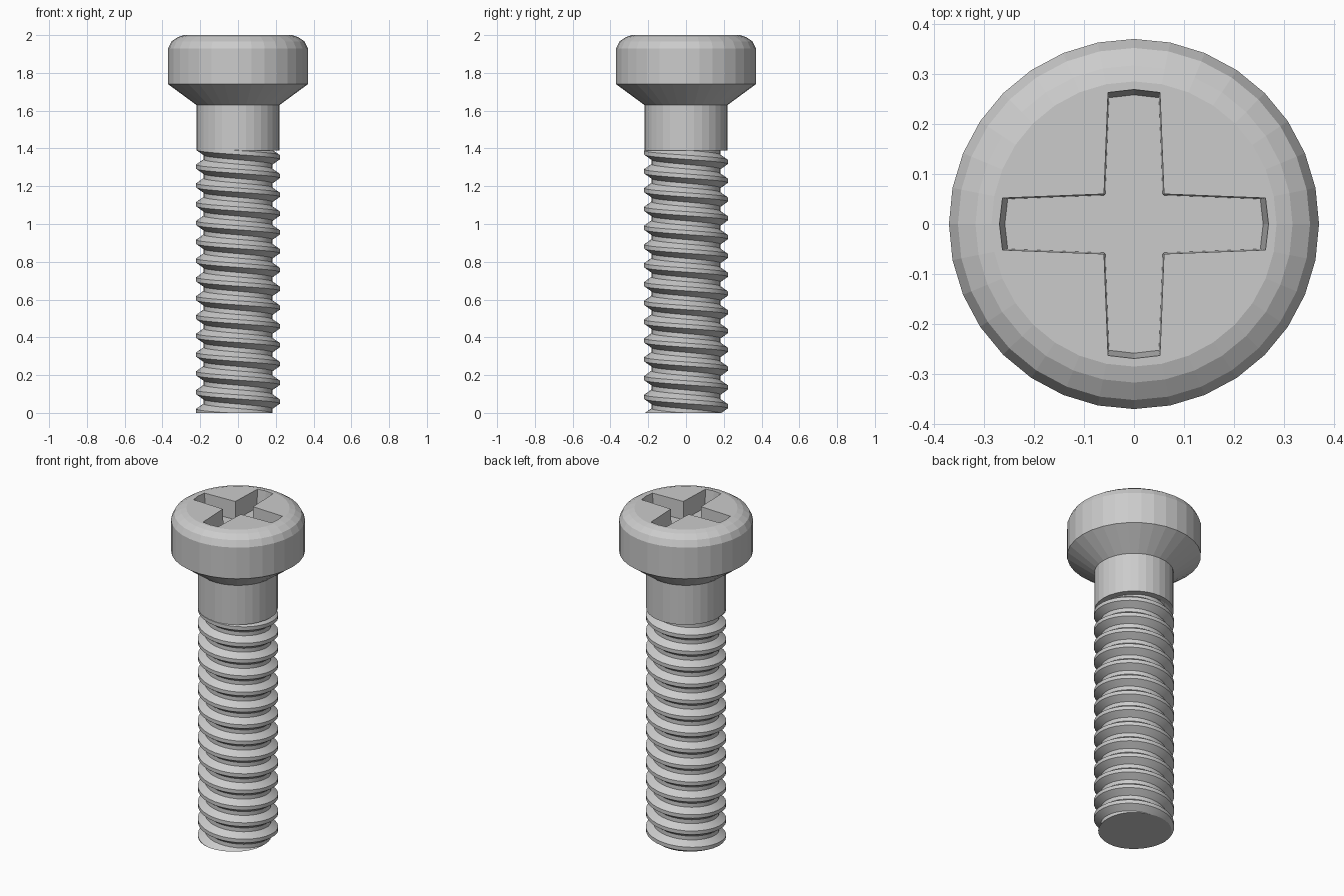
import bpy, bmesh
from math import sin, cos, pi, radians

if "Cube" in bpy.data.objects:
    bpy.data.objects.remove(bpy.data.objects["Cube"])

SIDES = 32


def make_object(name, bm):
    bmesh.ops.remove_doubles(bm, verts=bm.verts, dist=1e-5)
    bmesh.ops.recalc_face_normals(bm, faces=bm.faces)
    mesh = bpy.data.meshes.new(name)
    bm.to_mesh(mesh)
    bm.free()
    ob = bpy.data.objects.new(name, mesh)
    bpy.context.collection.objects.link(ob)
    return ob


def skin(bm, rings, caps=True):
    # Joins closed rings of points into a capped tube
    loops = [[bm.verts.new(p) for p in ring] for ring in rings]
    n = len(loops[0])
    for a, b in zip(loops, loops[1:]):
        for i in range(n):
            j = (i + 1) % n
            bm.faces.new((a[i], a[j], b[j], b[i]))
    if caps:
        bm.faces.new(loops[0])
        bm.faces.new(loops[-1])


def circle(r, z):
    return [(r * cos(2 * pi * i / SIDES), r * sin(2 * pi * i / SIDES), z)
            for i in range(SIDES)]


# Head and plain shank, one turned profile
profile = [(0.22, 1.39), (0.22, 1.63), (0.37, 1.74), (0.37, 1.93),
           (0.352, 1.967), (0.317, 1.99), (0.285, 2.0)]
bm = bmesh.new()
skin(bm, [circle(r, z) for r, z in profile])
head = make_object("head_and_shank", bm)


# Cross-shaped recess with slightly tapered arms and bowed ends
def cross(scale, z):
    arm = [(0.06, -0.06), (0.263, -0.052), (0.269, 0.0), (0.263, 0.052)]
    pts = []
    for k in range(4):
        c, s = cos(k * pi / 2), sin(k * pi / 2)
        pts += [((x * c - y * s) * scale, (x * s + y * c) * scale, z) for x, y in arm]
    return pts


bm = bmesh.new()
skin(bm, [cross(0.96, 1.89), cross(1.0, 2.0), cross(1.0, 2.1)])
cutter = make_object("recess_cutter", bm)
cutter.hide_render = True
mod = head.modifiers.new("recess", 'BOOLEAN')
mod.object = cutter
mod.operation = 'DIFFERENCE'
mod.solver = 'EXACT'
bpy.context.view_layer.objects.active = head
head.select_set(True)
bpy.ops.object.modifier_apply(modifier=mod.name)
bpy.data.objects.remove(cutter)

# Threaded rod: one column of crest/root points per angle, clipped to the rod length
PITCH, TOP, CREST, ROOT = 0.0995, 1.392, 0.222, 0.183
tooth = [(-0.038, ROOT), (-0.011, CREST), (0.011, CREST), (0.038, ROOT)]


def clip(points, z):
    # Radius of the column where it crosses height z
    for (z0, r0), (z1, r1) in zip(points, points[1:]):
        if z0 <= z <= z1:
            return r0 + (r1 - r0) * (z - z0) / (z1 - z0)


columns = []
for i in range(SIDES):
    a = 2 * pi * i / SIDES
    start = 0.06 - PITCH * i / SIDES
    pts = [(start + PITCH * k + dz, r) for k in range(-2, 17) for dz, r in tooth]
    low, high = clip(pts, 0.0), clip(pts, TOP)
    col = [(0.0, low) if z < 0 else (TOP, high) if z > TOP else (z, r) for z, r in pts]
    columns.append([(r * cos(a), r * sin(a), z) for z, r in col])

bm = bmesh.new()
grid = [[bm.verts.new(p) for p in col] for col in columns]
rows = len(grid[0])
for i in range(SIDES):
    a = grid[i]
    b = grid[(i + 1) % SIDES]
    # the last column meets the first one a full turn (one tooth) further up
    shift = 0 if i < SIDES - 1 else -4
    for k in range(4, rows - 4):
        bm.faces.new((a[k], b[k + shift], b[k + shift + 1], a[k + 1]))
bmesh.ops.dissolve_degenerate(bm, dist=1e-5, edges=bm.edges)
bmesh.ops.remove_doubles(bm, verts=bm.verts, dist=1e-5)
bmesh.ops.delete(bm, geom=[v for v in bm.verts if not v.link_faces], context='VERTS')
bmesh.ops.holes_fill(bm, edges=[e for e in bm.edges if e.is_boundary], sides=0)
thread = make_object("thread", bm)

# Thread is smooth along the helix with sharp crest edges
bpy.ops.object.select_all(action='DESELECT')
thread.select_set(True)
bpy.context.view_layer.objects.active = thread
bpy.ops.object.shade_smooth_by_angle(angle=radians(25))
